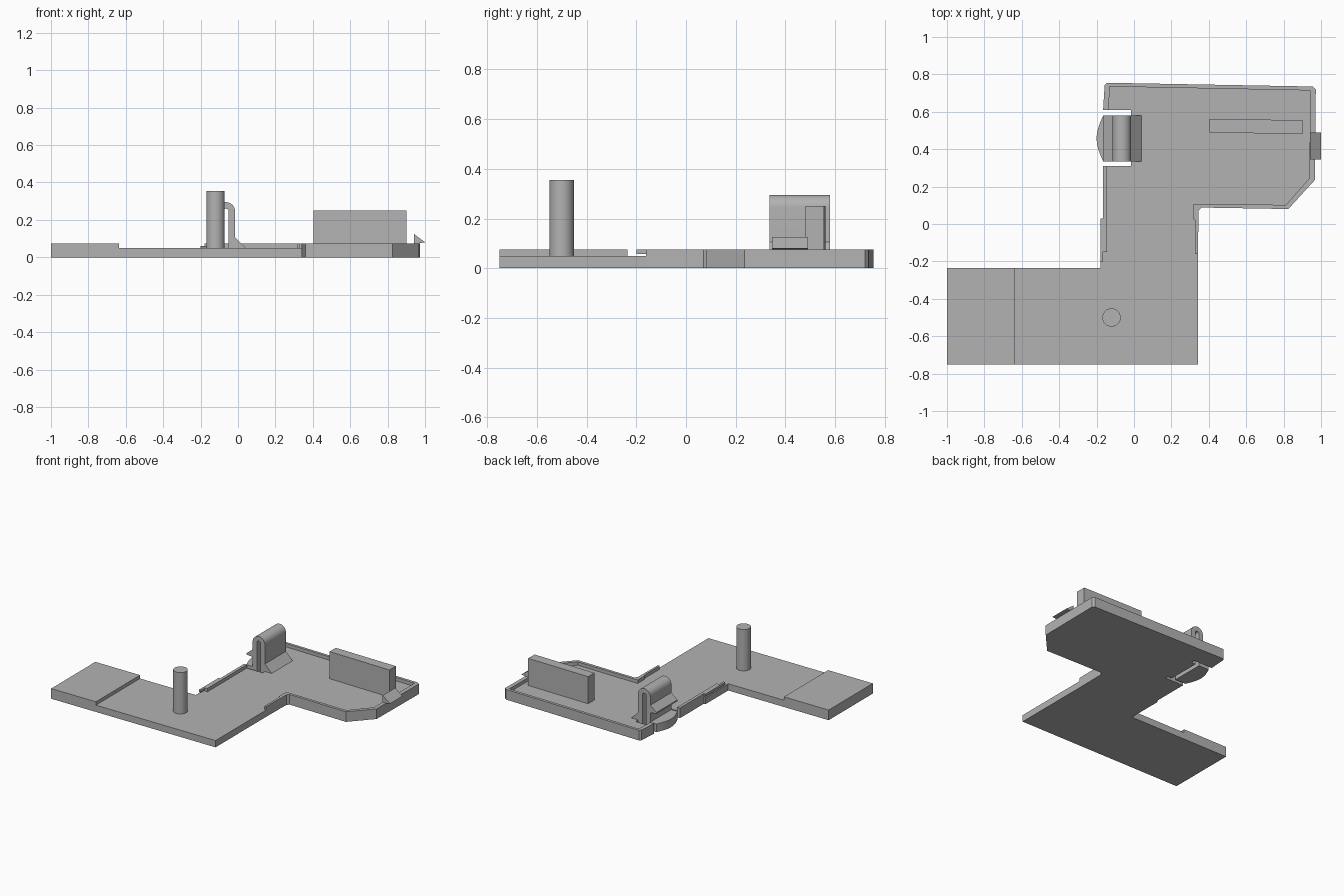
import bpy, bmesh, math
from mathutils import Vector

if "Cube" in bpy.data.objects:
    bpy.data.objects.remove(bpy.data.objects["Cube"], do_unlink=True)

GREY = (0.45, 0.45, 0.45, 1)
grey = bpy.data.materials.new("plain grey")
grey.diffuse_color = GREY
grey.use_nodes = True
grey.node_tree.nodes["Principled BSDF"].inputs["Base Color"].default_value = GREY

FLOOR, RIM = 0.05, 0.075


def prism(name, outline, low, high, along="z", smooth=False):
    """Extrude an xy outline along z, or an xz outline along y."""
    bm = bmesh.new()
    if along == "z":
        verts = [bm.verts.new((a, b, low)) for a, b in outline]
        step = Vector((0, 0, high - low))
    else:
        verts = [bm.verts.new((a, low, b)) for a, b in outline]
        step = Vector((0, high - low, 0))
    face = bm.faces.new(verts)
    extruded = bmesh.ops.extrude_face_region(bm, geom=[face], use_keep_orig=True)
    bmesh.ops.translate(bm, vec=step,
                        verts=[g for g in extruded["geom"] if isinstance(g, bmesh.types.BMVert)])
    bmesh.ops.recalc_face_normals(bm, faces=bm.faces)
    mesh = bpy.data.meshes.new(name)
    bm.to_mesh(mesh)
    bm.free()
    mesh.materials.append(grey)
    obj = bpy.data.objects.new(name, mesh)
    bpy.context.collection.objects.link(obj)
    if smooth:
        bpy.ops.object.select_all(action="DESELECT")
        obj.select_set(True)
        bpy.context.view_layer.objects.active = obj
        bpy.ops.object.shade_smooth_by_angle(angle=math.radians(35))
    return obj


def rect(x0, x1, y0, y1):
    return [(x0, y0), (x1, y0), (x1, y1), (x0, y1)]


def arc(cx, cy, radius, start, end, steps=16):
    angles = [math.radians(start + (end - start) * i / steps) for i in range(steps + 1)]
    return [(cx + radius * math.cos(a), cy + radius * math.sin(a)) for a in angles]


# Outer and inner edges of the raised rim, from the notch clockwise to the front
outer = [(-.165, .61), (-.157, .743), (-.145, .755), (.955, .735), (.972, .72),
         (.967, .235), (.825, .08), (.36, .088), (.345, .07), (.342, -.16)]
inner = [(-.135, .61), (-.13, .735), (.942, .714), (.938, .245), (.812, .102),
         (.355, .108), (.318, .108), (.318, .025), (.327, .02), (.327, -.16)]

# Flat floor with the clip notch
floor = outer + [(.342, -.75), (-1, -.75), (-1, -.235), (-.18, -.235), (-.18, .03),
                 (-.167, .03), (-.167, .31), (-.015, .31), (-.015, .61)]
prism("floor_plate", floor, 0, FLOOR)
prism("rim", outer + inner[::-1], FLOOR, RIM)
prism("left_rim_strip", rect(-.167, -.145, -.15, .31), FLOOR, RIM)
prism("left_rim_lip", rect(-.18, -.165, -.2, .03), .058, RIM)
prism("raised_pad", rect(-1, -.635, -.75, -.235), FLOOR, RIM)

# Standing parts
prism("round_post", arc(-.12, -.5, .049, 0, 348.75, 31), FLOOR, .355, smooth=True)
prism("upright_block", [(.405, .49), (.9, .48), (.9, .555), (.405, .562)], FLOOR, .25)

# Edge catch
prism("edge_catch", [(.94, RIM), (.94, .125), (1, .08), (.97, RIM)], .345, .49, "y")

# Folded spring clip, with its foot, catch and thumb tab
clip = ([(.04, FLOOR), (-.015, .105)] + arc(-.065, .245, .05, 0, 180)
        + [(-.115, 0), (-.08, 0)] + arc(-.065, .245, .015, 180, 0)
        + [(-.05, 0), (-.015, 0), (-.015, FLOOR)])
prism("spring_clip", clip, .335, .58, "y", smooth=True)
prism("clip_catch", [(-.115, .13), (-.115, .185), (-.165, .145), (-.165, .135)], .335, .58, "y")
tab = [(-.115, .335), (-.115, .58), (-.165, .58)] + [
    (-.165 - .035 * math.sin(math.pi * i / 12), .58 - .245 * i / 12) for i in range(1, 12)
] + [(-.165, .335)]
prism("thumb_tab", tab, 0, .06, smooth=True)
